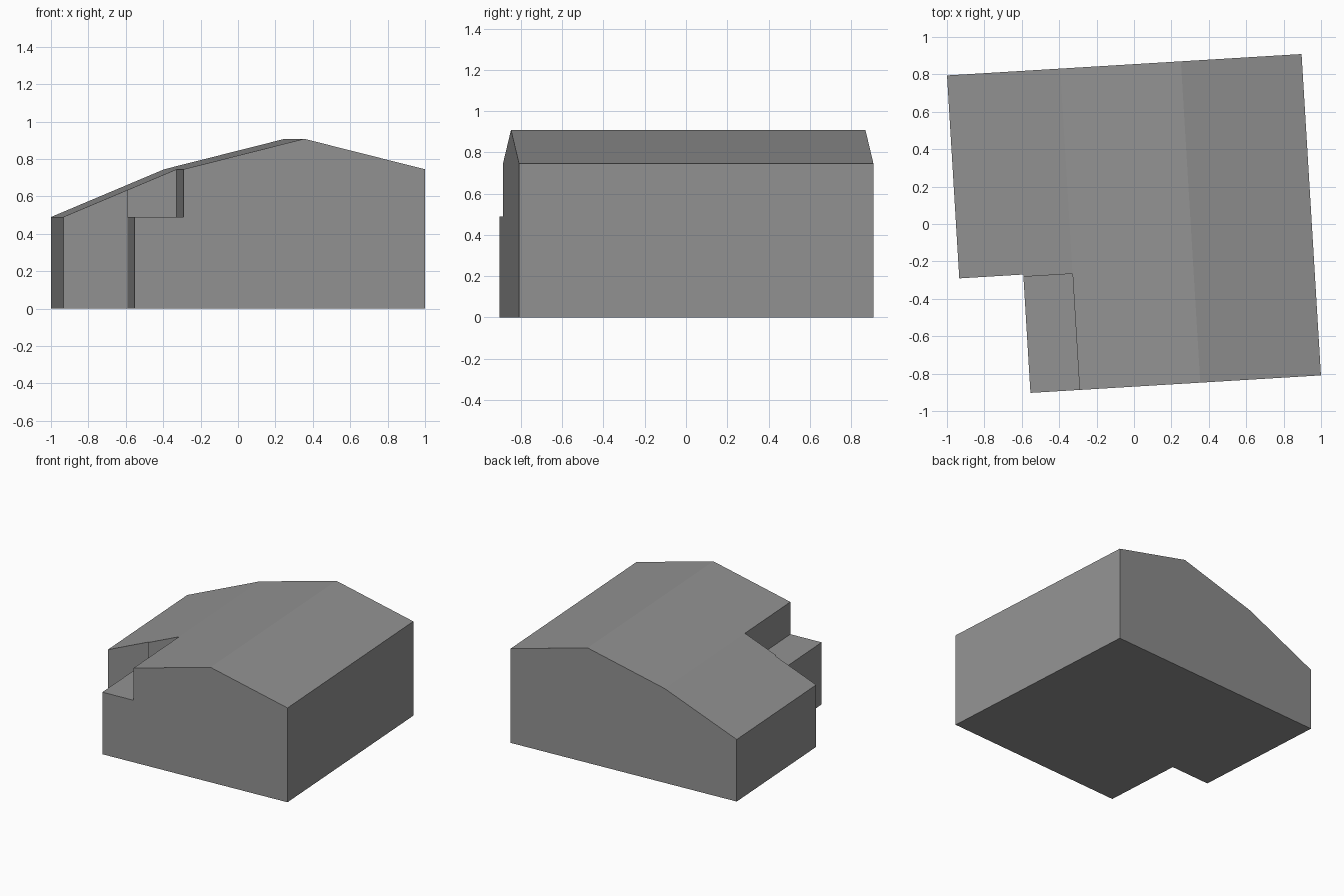
import bpy
import bmesh
import math

default_cube = bpy.data.objects.get("Cube")
if default_cube:
    bpy.data.objects.remove(default_cube, do_unlink=True)

# Single plain grey for the whole building
grey = bpy.data.materials.new("plain grey")
grey.use_nodes = True
colour = (0.29, 0.29, 0.29, 1.0)
grey.diffuse_color = colour
grey.node_tree.nodes["Principled BSDF"].inputs["Base Color"].default_value = colour

TURN = math.radians(3.45)   # the building sits slightly turned on its plot
FRONT, BACK = -0.868, 0.853
LEFT, ANNEX, MAIN, RIGHT = -0.95, -0.607, -0.344, 0.949
LOW, EAVE, RIDGE = 0.49, 0.745, 0.908
WING_FRONT, INNER_FRONT = -0.234, -0.246


def extrude_profile(name, profile, start, end):
    """Extrude an (x, z) profile along y from start to end."""
    bm = bmesh.new()
    face = bm.faces.new([bm.verts.new((x, start, z)) for x, z in profile])
    result = bmesh.ops.extrude_face_region(bm, geom=[face])
    verts = [v for v in result["geom"] if isinstance(v, bmesh.types.BMVert)]
    bmesh.ops.translate(bm, verts=verts, vec=(0, end - start, 0))
    bmesh.ops.recalc_face_normals(bm, faces=bm.faces)
    mesh = bpy.data.meshes.new(name)
    bm.to_mesh(mesh)
    bm.free()
    mesh.materials.append(grey)
    obj = bpy.data.objects.new(name, mesh)
    obj.rotation_euler.z = TURN
    bpy.context.collection.objects.link(obj)
    return obj


def wing_height(x):
    """Height of the sloping side roof at x."""
    return LOW + (EAVE - LOW) * (x - LEFT) / (MAIN - LEFT)


# Gabled main hall
extrude_profile("main_hall", [
    (MAIN, 0), (RIGHT, 0), (RIGHT, EAVE),
    ((MAIN + RIGHT) / 2, RIDGE), (MAIN, EAVE)], FRONT, BACK)

# Lean-to wing in two bays, the inner one a little deeper
for name, x0, x1, start in (
        ("outer_wing", LEFT, ANNEX, WING_FRONT),
        ("inner_wing", ANNEX, MAIN, INNER_FRONT)):
    extrude_profile(name, [
        (x0, 0), (x1, 0), (x1, wing_height(x1)), (x0, wing_height(x0))],
        start, BACK)

# Flat-roofed front annex
extrude_profile("front_annex", [
    (ANNEX, 0), (MAIN, 0), (MAIN, LOW), (ANNEX, LOW)], FRONT, INNER_FRONT)
